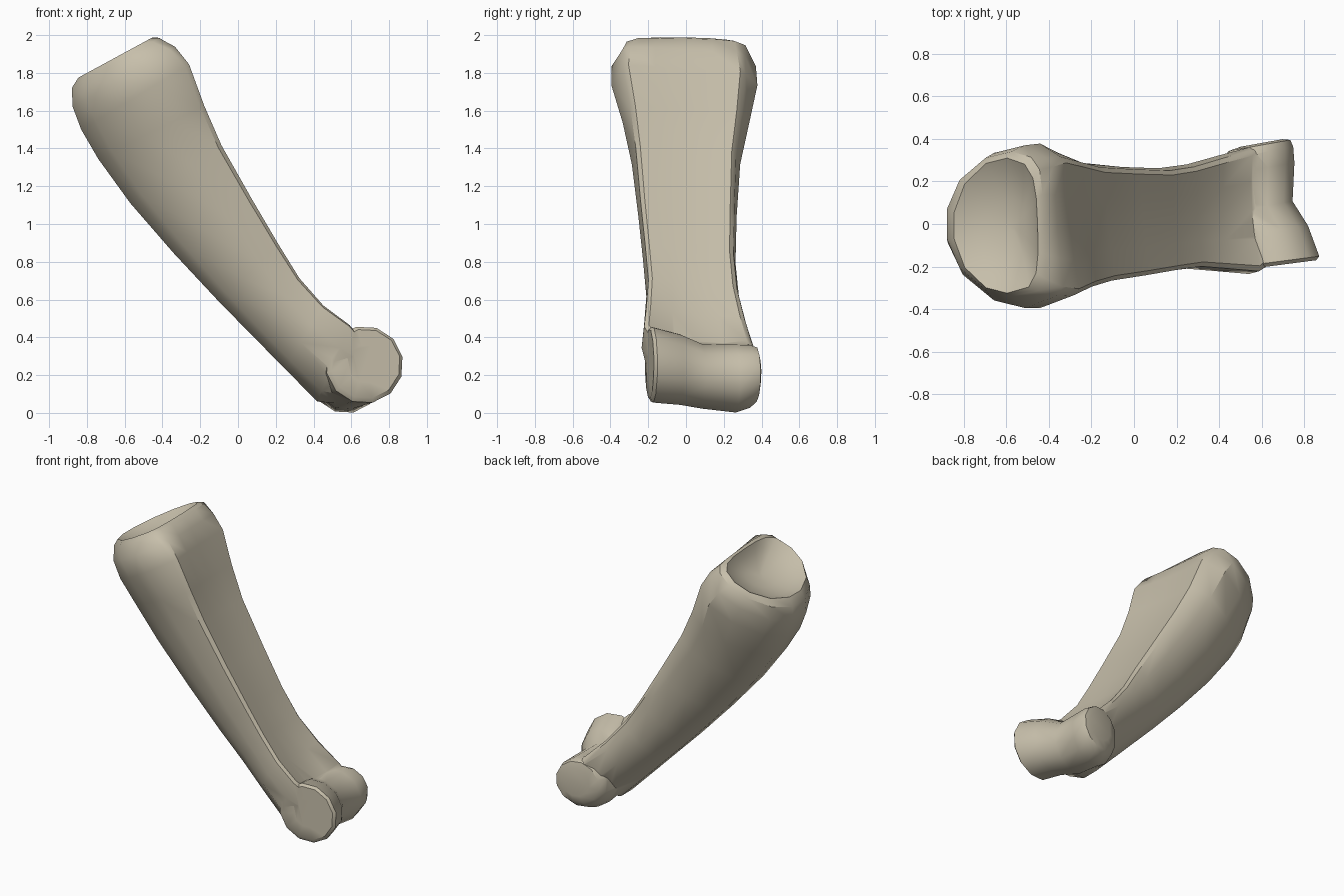
import bpy, bmesh, math
from mathutils import Vector

if "Cube" in bpy.data.objects:
    bpy.data.objects.remove(bpy.data.objects["Cube"])

bone = bpy.data.materials.new("bone beige")
bone.diffuse_color = (0.57, 0.52, 0.405, 1)
bone.use_nodes = True
bone.node_tree.nodes["Principled BSDF"].inputs["Base Color"].default_value = bone.diffuse_color


def loft(name, rings):
    """Skin closed rings of equal size and cap both ends."""
    bm = bmesh.new()
    loops = [[bm.verts.new(p) for p in r] for r in rings]
    n = len(loops[0])
    for a, b in zip(loops, loops[1:]):
        for i in range(n):
            j = (i + 1) % n
            bm.faces.new((a[i], a[j], b[j], b[i]))
    bm.faces.new(loops[0])
    bm.faces.new(loops[-1])
    bmesh.ops.triangulate(bm, faces=[f for f in bm.faces if len(f.verts) > 4])
    bmesh.ops.recalc_face_normals(bm, faces=bm.faces)
    me = bpy.data.meshes.new(name)
    bm.to_mesh(me)
    bm.free()
    me.materials.append(bone)
    ob = bpy.data.objects.new(name, me)
    bpy.context.collection.objects.link(ob)
    return ob


# Half cross-sections: (depth from flat side to round side, sideways)
FLAT = [(0, 0), (0, .45), (0, .87), (.045, .955), (.33, 1), (.6, .9), (.87, .58), (1, .2)]
OVAL = [(0, 0), (.01, .4), (.05, .7), (.15, .91), (.4, 1), (.64, .92), (.88, .62), (1, .2)]


def section(ax, az, bx, bz, y0, y1, oval=0, dip=.03, tilt=0, narrow=1):
    half = [(p[0] + (q[0] - p[0]) * oval, p[1] + (q[1] - p[1]) * oval)
            for p, q in zip(FLAT, OVAL)]
    full = half + [(u, -v) for u, v in half[:0:-1]]
    pts = []
    for u, v in full:
        k = narrow if u < .1 else 1
        y = (y0 + y1) / 2 + k * v * (y1 - y0) / 2
        if u < .2:  # hollow and sideways slope of the flat side
            u += dip * (1 - v * v) + tilt * (v + 1) / 2
        pts.append(Vector((bx + (ax - bx) * u, y, bz + (az - bz) * u)))
    return pts


# Shaft stations: round-side point, flat-side point, sideways limits
rim = section(-.845, 1.775, -.43, 2.0, -.325, .31, 1, .03, .05)
stations = [
    section(-.88, 1.72, -.39, 2.0, -.34, .34, .7, .03, .07),
    section(-.875, 1.62, -.315, 1.95, -.395, .37, .3, .03, .10, .9),
    section(-.83, 1.50, -.25, 1.85, -.395, .378, 0, .03, .12, .88),
    section(-.74, 1.345, -.17, 1.63, -.335, .335, 0, .03, .12, .92),
    section(-.57, 1.11, -.08, 1.42, -.287, .287, 0, .03, .11, .97),
    section(-.34, .845, .08, 1.135, -.252, .268, 0, .03, .11),
    section(-.10, .588, .22, .895, -.226, .262, 0, .03, .12),
    section(.08, .405, .33, .72, -.21, .28, 0, .05, .14),
    section(.25, .232, .46, .58, -.222, .32, 0, .10, .17),
    section(.42, .06, .60, .485, -.235, .36, 0, .14, .22),
    section(.52, .05, .67, .44, -.20, .36, .5, .18, .2),
]

# Hollow socket sunk below the upper rim
centre = sum(rim, Vector()) / len(rim)
inward = Vector((.48, 0, -.88))
bowl = [[centre + (p - centre) * s + inward * d for p in rim]
        for s, d in ((.08, .085), (.4, .075), (.78, .04))]
shaft = loft("shaft_and_joint", bowl + [rim] + stations)

# Spool-shaped lower joint: y, centre x, centre z, radius
spool = [(-.197, .675, .26, .10), (-.197, .675, .26, .185), (-.18, .67, .255, .205),
         (-.03, .63, .23, .192), (.09, .572, .196, .177), (.27, .572, .184, .186),
         (.345, .58, .195, .172), (.38, .59, .205, .148), (.39, .60, .21, .10)]
N = 12
rings = []
for y, x, z, r in spool:
    ring = []
    for i in range(N):
        a = 2 * math.pi * (i + .4) / N
        px = x + r * math.cos(a)
        # ends slant so they run flush into the shaft sides
        slant = .13 if y < 0 else .18
        ring.append(Vector((px, y + slant * (px - .65), z + r * math.sin(a))))
    rings.append(ring)
joint = loft("joint_helper", rings)
joint.hide_render = True

# Fuse the joint into the shaft
mod = shaft.modifiers.new("fuse", 'BOOLEAN')
mod.operation = 'UNION'
mod.solver = 'EXACT'
mod.object = joint
bpy.context.view_layer.objects.active = shaft
shaft.select_set(True)
bpy.ops.object.modifier_apply(modifier=mod.name)
bpy.data.objects.remove(joint)
bpy.ops.object.shade_smooth_by_angle(angle=math.radians(36))
